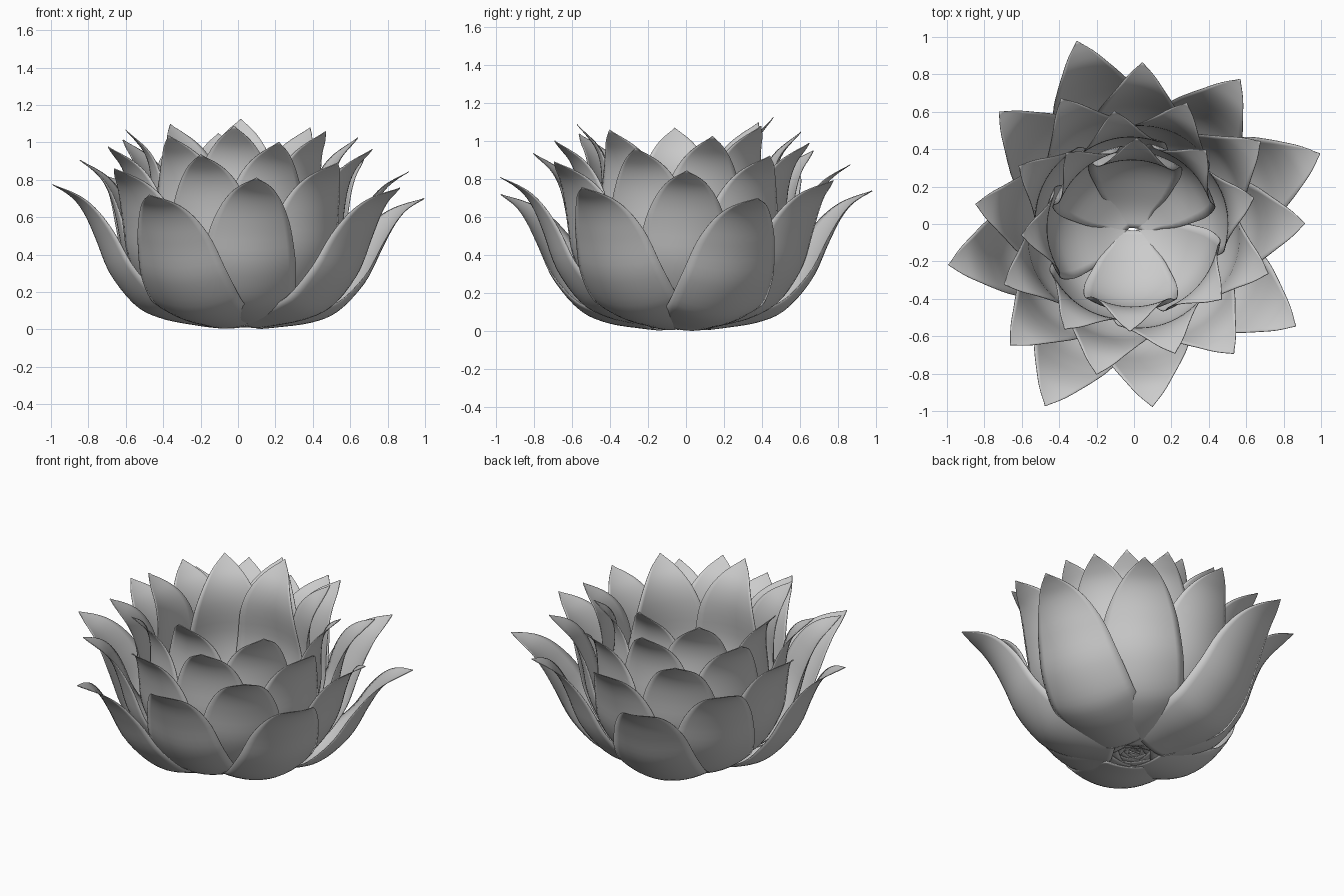
import bpy, bmesh, math
from mathutils import Vector

if "Cube" in bpy.data.objects:
    bpy.data.objects.remove(bpy.data.objects["Cube"])

# Petal rib: distance from the centre, height, half width (base to tip)
RIB = [Vector(p) for p in [
    (0.00, 0.005, 0.08), (0.10, 0.005, 0.11), (0.22, 0.02, 0.185), (0.40, 0.055, 0.25),
    (0.54, 0.125, 0.265), (0.675, 0.29, 0.255), (0.755, 0.48, 0.22), (0.81, 0.60, 0.175),
    (0.865, 0.68, 0.125), (0.93, 0.732, 0.07), (1.00, 0.77, 0.0)]]
RIB_ANGLE = math.atan2(0.77, 1.0)
RIB_LENGTH = math.hypot(0.77, 1.0)
STEPS, HALF = 36, 6
CENTRE = Vector((-0.01, -0.02, 0.0))


def rib_at(t):
    """Smooth curve through the rib points."""
    f = t * (len(RIB) - 1)
    i = min(int(f), len(RIB) - 2)
    f -= i
    b, c = RIB[i], RIB[i + 1]
    a = RIB[i - 1] if i else 2 * b - c
    d = RIB[i + 2] if i + 2 < len(RIB) else 2 * c - b
    return 0.5 * (2 * b + (c - a) * f + (2 * a - 5 * b + 4 * c - d) * f * f
                  + (3 * b - a - 3 * c + d) * f ** 3)


def petal(name, azimuth, reach, height, start, lift):
    turn = math.atan2(height - lift, reach) - RIB_ANGLE
    size = math.hypot(height - lift, reach) / RIB_LENGTH
    stiff = 0.55 if turn > 0 else 0.0
    ca, sa = math.cos(azimuth), math.sin(azimuth)

    def bent(t):
        """Rib point raised towards the upright pose, least at the base."""
        p = rib_at(t)
        a = turn * (1 - (1 - stiff) * (1 - min(t / 0.65, 1)) ** 1.6)
        # upright petals pinch in slightly below the tip
        a += 0.12 * max(turn, 0) * math.sin(math.pi * t) ** 2
        return Vector((p.x * math.cos(a) - p.y * math.sin(a),
                       p.x * math.sin(a) + p.y * math.cos(a))) * size, p.z * size

    bm = bmesh.new()
    rows = []
    for i in range(STEPS + 1):
        t = start + (1 - start) * i / STEPS
        p, w = bent(t)
        w = max(w, 0.0015)
        tan = (bent(min(t + 0.03, 1))[0] - bent(max(t - 0.03, 0))[0]).normalized()
        row = []
        for j in range(-HALF, HALF + 1):
            y = w * j / HALF
            cup = 1.2 * y * y
            r, z = p.x - tan.y * cup, p.y + tan.x * cup + lift
            row.append(bm.verts.new((r * ca - y * sa, r * sa + y * ca, z)))
        rows.append(row)
    for a, b in zip(rows, rows[1:]):
        for j in range(2 * HALF):
            bm.faces.new((a[j], a[j + 1], b[j + 1], b[j]))
    for f in bm.faces:
        f.smooth = True
    me = bpy.data.meshes.new(name)
    bm.to_mesh(me)
    bm.free()
    ob = bpy.data.objects.new(name, me)
    ob.location = CENTRE
    bpy.context.collection.objects.link(ob)
    mod = ob.modifiers.new("thickness", 'SOLIDIFY')
    mod.thickness = 0.004
    mod.offset = 0


# Petals in a golden-angle spiral, from the low outer ones to the upright inner ones
for k in range(29):
    petal(f"petal_{k:02d}", math.radians(21.5 - 137.508 * k),
          1.08 - 0.0195 * k, 0.70 + 0.0195 * k - 0.00019 * k * k,
          0.13 * (1 - k / 31), 0.001 * k)

# Innermost petal
petal("petal_inner", math.radians(87), 0.48, 1.125, 0.0, 0.03)
